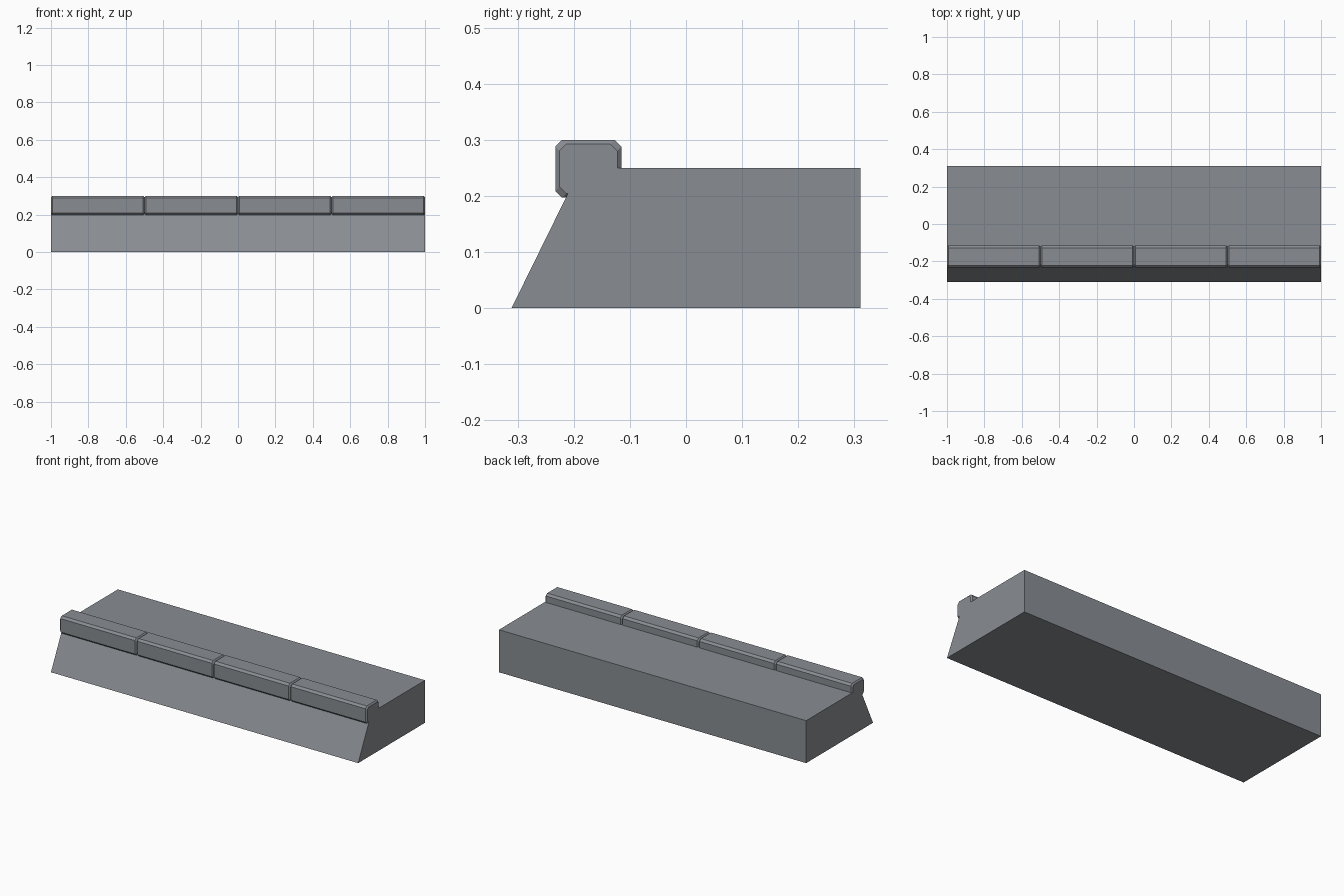
import bpy, bmesh

if "Cube" in bpy.data.objects:
    bpy.data.objects.remove(bpy.data.objects["Cube"])

slate = bpy.data.materials.new("slate_grey")
slate.diffuse_color = (0.25, 0.267, 0.29, 1)
slate.use_nodes = True
slate.node_tree.nodes["Principled BSDF"].inputs["Base Color"].default_value = slate.diffuse_color


def loft(name, rings):
    """Skin a list of (x, [(y, z), ...]) cross-sections and cap both ends."""
    bm = bmesh.new()
    vs = [[bm.verts.new((x, y, z)) for y, z in prof] for x, prof in rings]
    for a, b in zip(vs, vs[1:]):
        n = len(a)
        for i in range(n):
            j = (i + 1) % n
            bm.faces.new((a[i], a[j], b[j], b[i]))
    bm.faces.new(vs[0])
    bm.faces.new(vs[-1])
    bmesh.ops.recalc_face_normals(bm, faces=bm.faces)
    me = bpy.data.meshes.new(name)
    bm.to_mesh(me)
    bm.free()
    me.materials.append(slate)
    ob = bpy.data.objects.new(name, me)
    bpy.context.collection.objects.link(ob)
    return ob


def octagon(inset, c=0.012, y0=-0.233, y1=-0.115, z0=0.197, z1=0.30):
    """Rectangle with cut corners, the stone's cross-section."""
    y0, y1, z0, z1 = y0 + inset, y1 - inset, z0 + inset, z1 - inset
    return [(y0 + c, z0), (y1 - c, z0), (y1, z0 + c), (y1, z1 - c),
            (y1 - c, z1), (y0 + c, z1), (y0, z1 - c), (y0, z0 + c)]


# sloped-front base slab
slab = [(-0.311, 0), (0.311, 0), (0.311, 0.25), (-0.188, 0.25)]
loft("base_slab", [(-1, slab), (1, slab)])

# row of chamfered curb stones along the front edge
d = 0.0075
for i in range(4):
    a, b = -1 + 0.5 * i, -0.5 + 0.5 * i
    loft(f"curb_stone_{i + 1}", [(a, octagon(d)), (a + d, octagon(0)),
                                 (b - d, octagon(0)), (b, octagon(d))])
